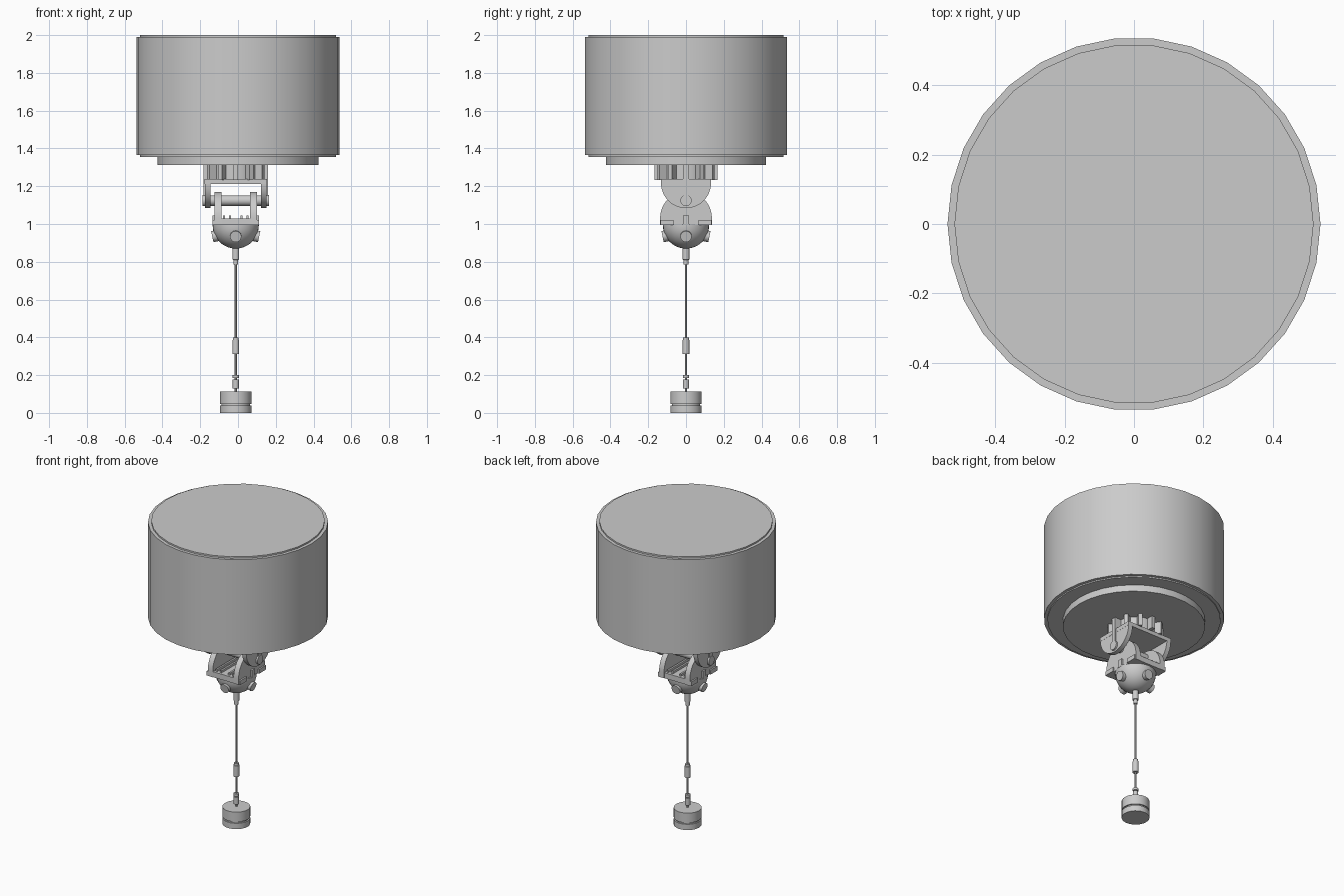
import bpy, bmesh, math
from mathutils import Matrix, Vector

if "Cube" in bpy.data.objects:
    bpy.data.objects.remove(bpy.data.objects["Cube"])

grey = bpy.data.materials.new("light_grey")
grey.use_nodes = True
COLOUR = (0.6, 0.6, 0.6, 1)
grey.diffuse_color = COLOUR
grey.node_tree.nodes["Principled BSDF"].inputs["Base Color"].default_value = COLOUR
AXIS = -0.012  # x of the hanging mechanism


def finish(bm, name):
    bmesh.ops.recalc_face_normals(bm, faces=bm.faces)
    mesh = bpy.data.meshes.new(name)
    bm.to_mesh(mesh)
    bm.free()
    mesh.materials.append(grey)
    obj = bpy.data.objects.new(name, mesh)
    bpy.context.collection.objects.link(obj)
    bpy.ops.object.select_all(action="DESELECT")
    obj.select_set(True)
    bpy.context.view_layer.objects.active = obj
    bpy.ops.object.shade_smooth_by_angle(angle=math.radians(32))
    return obj


def lathe(name, profile, x=AXIS, sides=24):
    """Solid of revolution from (radius, height) points, capped at both ends."""
    bm = bmesh.new()
    rings = []
    for r, z in profile:
        angles = [2 * math.pi * i / sides for i in range(sides)]
        rings.append([bm.verts.new((x + r * math.cos(a), r * math.sin(a), z)) for a in angles])
    for low, high in zip(rings, rings[1:]):
        for i in range(sides):
            j = (i + 1) % sides
            bm.faces.new((low[i], low[j], high[j], high[i]))
    bm.faces.new(rings[0])
    bm.faces.new(rings[-1])
    return finish(bm, name)


def box(name, centre, size, turn=0.0):
    """Box relative to the mechanism axis, turned about that axis."""
    bm = bmesh.new()
    bmesh.ops.create_cube(bm, size=1)
    place = (Matrix.Translation((AXIS, 0, 0)) @ Matrix.Rotation(turn, 4, "Z")
             @ Matrix.Translation(centre) @ Matrix.Diagonal((*size, 1)))
    bmesh.ops.transform(bm, matrix=place, verts=bm.verts)
    return finish(bm, name)


def rod(name, start, end, radius, sides=20):
    start, end = Vector(start), Vector(end)
    bm = bmesh.new()
    bmesh.ops.create_cone(bm, cap_ends=True, segments=sides, radius1=radius,
                          radius2=radius, depth=(end - start).length)
    turn = (end - start).to_track_quat("Z", "Y").to_matrix().to_4x4()
    place = Matrix.Translation((start + end) / 2 + Vector((AXIS, 0, 0))) @ turn
    bmesh.ops.transform(bm, matrix=place, verts=bm.verts)
    return finish(bm, name)


def ear(name, x, thick, radius, mid, flat):
    """Half-round bracket arm: an arc around mid, closed by a flat edge."""
    up = -1 if flat > mid else 1
    pts = [(radius, flat)]
    for i in range(25):
        a = math.pi * i / 24
        pts.append((radius * math.cos(a), mid + up * radius * math.sin(a)))
    pts.append((-radius, flat))
    bm = bmesh.new()
    face = bm.faces.new([bm.verts.new((AXIS + x - thick / 2, y, z)) for y, z in pts])
    out = bmesh.ops.extrude_face_region(bm, geom=[face])
    moved = [v for v in out["geom"] if isinstance(v, bmesh.types.BMVert)]
    bmesh.ops.translate(bm, vec=(thick, 0, 0), verts=moved)
    return finish(bm, name)


# Large drum with stepped rims and a base disc
lathe("drum", [(0.425, 1.313), (0.425, 1.356), (0.518, 1.356), (0.518, 1.364),
               (0.538, 1.364), (0.538, 1.99), (0.518, 1.99), (0.518, 2.0)], x=0, sides=30)

# Hub with radial fins
lathe("hub", [(0.125, 1.23), (0.125, 1.315)])
for i in range(12):
    box("hub_fin", (0.14, 0, 1.274), (0.055, 0.024, 0.08), i * math.pi / 6)

# Upper bracket
box("upper_bracket_plate", (0, 0, 1.224), (0.33, 0.264, 0.026))
for side, label in ((1, "left"), (-1, "right")):
    ear(f"upper_arm_{label}", side * 0.149, 0.03, 0.132, 1.216, 1.237)
    box(f"upper_arm_rib_{label}", (side * 0.165, 0, 1.217), (0.012, 0.03, 0.19))
    rod(f"hinge_cap_{label}", (side * 0.15, 0, 1.124), (side * 0.175, 0, 1.124), 0.03)

# Hinge pin and lower bracket
rod("hinge_pin", (-0.15, 0, 1.124), (0.15, 0, 1.124), 0.028)
box("lower_bracket_plate", (0, 0, 1.012), (0.22, 0.27, 0.036))
for side, label in ((1, "left"), (-1, "right")):
    ear(f"lower_arm_{label}", side * 0.094, 0.036, 0.137, 1.033, 0.994)
    box(f"lower_arm_tab_{label}", (side * 0.117, 0, 1.02), (0.012, 0.03, 0.05))
    for y in (-0.1, 0.1):
        box("lower_flange", (side * 0.114, y, 1.008), (0.016, 0.07, 0.028))
    for x in (0.03, 0.062):
        box("plate_ridge", (side * x, 0, 1.034), (0.012, 0.24, 0.02))

# Dome with four round bosses
R = 0.122
arc = [(R * math.sin(a), 0.992 - R * math.cos(a))
       for a in (math.pi / 2 * i / 10 for i in range(1, 11))]
lathe("dome", arc + [(R, 1.0)], sides=32)
for i in range(4):
    c, s = math.cos(i * math.pi / 2), math.sin(i * math.pi / 2)
    rod("dome_boss", (0.08 * c, 0.08 * s, 0.942), (0.124 * c, 0.124 * s, 0.933), 0.03)

# Cable with its fittings
lathe("cable", [(0.006, 0.1), (0.006, 0.8)], sides=10)
lathe("cable_neck", [(0.013, 0.785), (0.013, 0.81), (0.018, 0.812), (0.018, 0.88)], sides=16)
lathe("cable_coupling", [(0.018, 0.312), (0.018, 0.385), (0.015, 0.387), (0.015, 0.4)], sides=16)
lathe("cable_collar", [(0.017, 0.184), (0.017, 0.2)], sides=16)
lathe("cable_socket", [(0.016, 0.13), (0.016, 0.178)], sides=16)

# Weight with a groove
lathe("weight", [(0.083, 0), (0.083, 0.038), (0.075, 0.038), (0.075, 0.048),
                 (0.083, 0.048), (0.083, 0.112)], sides=30)
